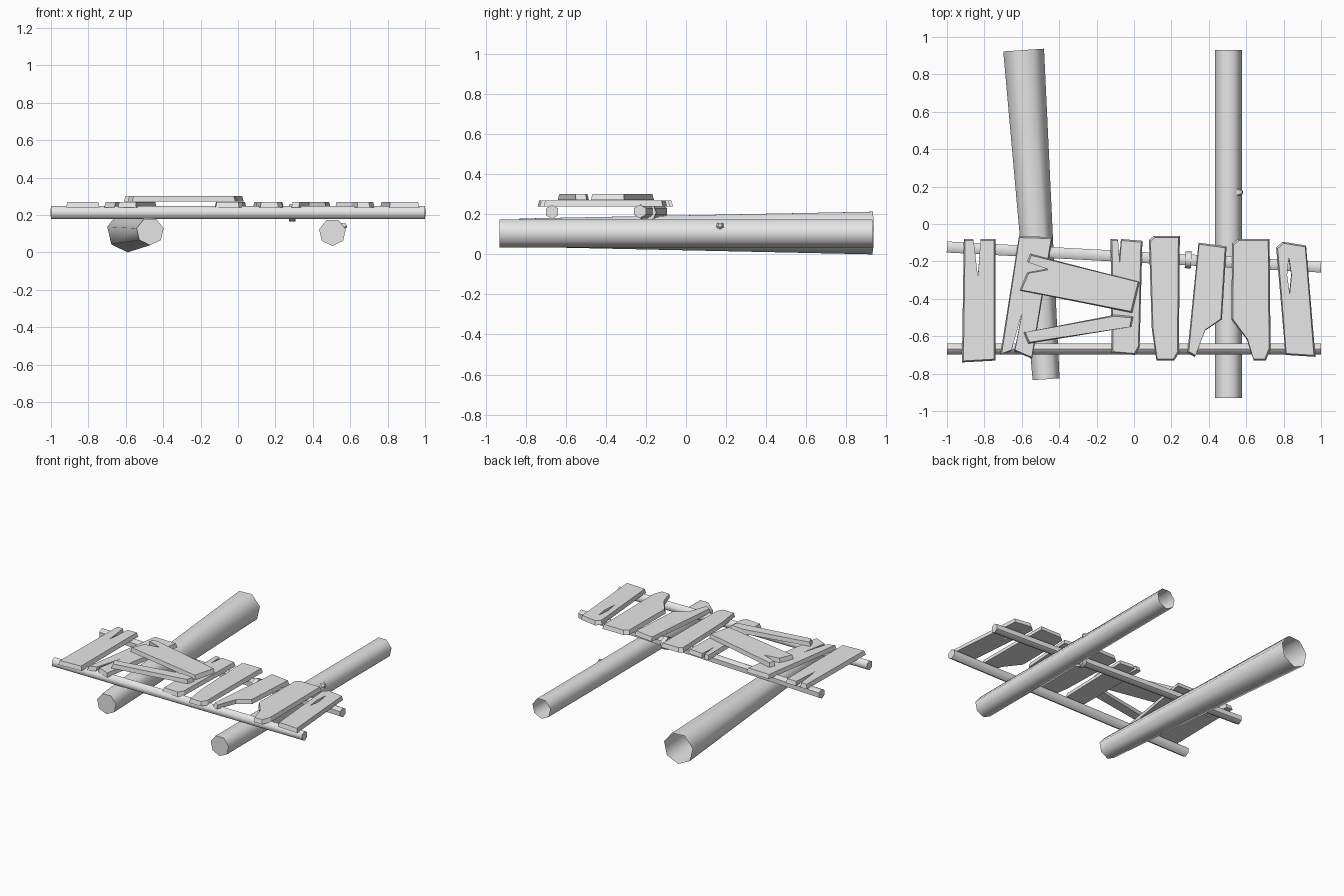
import bpy
import bmesh
from math import pi, sin, cos
from mathutils import Vector

cube = bpy.data.objects.get("Cube")
if cube:
    bpy.data.objects.remove(cube)

wood = bpy.data.materials.new("plain grey wood")
wood.use_nodes = True
grey = (0.8, 0.8, 0.8, 1)
wood.diffuse_color = grey
wood.node_tree.nodes["Principled BSDF"].inputs["Base Color"].default_value = grey


def finish(bm, name, smooth=False):
    """Turn the bmesh into a named, grey object."""
    bmesh.ops.recalc_face_normals(bm, faces=bm.faces[:])
    mesh = bpy.data.meshes.new(name)
    bm.to_mesh(mesh)
    bm.free()
    mesh.materials.append(wood)
    obj = bpy.data.objects.new(name, mesh)
    bpy.context.collection.objects.link(obj)
    if smooth:
        bpy.ops.object.select_all(action='DESELECT')
        obj.select_set(True)
        bpy.context.view_layer.objects.active = obj
        bpy.ops.object.shade_smooth_by_angle(angle=pi / 3)
    return obj


def pole(name, start, end, r_start, r_end, sides, open_end=False):
    """Tapered faceted pole with its first profile corner pointing down."""
    start, end = Vector(start), Vector(end)
    axis = (end - start).normalized()
    side = axis.cross(Vector((0, 0, 1))).normalized()
    down = axis.cross(side).normalized()
    if down.z > 0:
        down.negate()
    bm = bmesh.new()
    rings = []
    for centre, radius in ((start, r_start), (end, r_end)):
        angles = [2 * pi * i / sides for i in range(sides)]
        rings.append([bm.verts.new(centre + radius * (down * cos(a) + side * sin(a)))
                      for a in angles])
    for i in range(sides):
        j = (i + 1) % sides
        bm.faces.new((rings[0][i], rings[0][j], rings[1][j], rings[1][i]))
    bm.faces.new(rings[0])
    if not open_end:
        bm.faces.new(rings[1])
    return finish(bm, name, smooth=True)


def plank(name, outline, base=0.24, thickness=0.03, slit=()):
    """Flat board with a sawn outline, an optional split and sloping sides."""
    bm = bmesh.new()
    edges = []
    for loop in (outline, slit):
        verts = [bm.verts.new((x, y, base)) for x, y in loop]
        edges += [bm.edges.new((v, verts[i - 1])) for i, v in enumerate(verts)]
    bmesh.ops.triangle_fill(bm, edges=edges, use_beauty=True)
    new = bmesh.ops.extrude_face_region(bm, geom=bm.faces[:])["geom"]
    top = [g for g in new if isinstance(g, bmesh.types.BMVert)]
    xs, ys = zip(*outline)
    mid_x, mid_y = (min(xs) + max(xs)) / 2, (min(ys) + max(ys)) / 2
    fit_x = 1 - 0.016 / (max(xs) - min(xs))
    fit_y = 1 - 0.016 / (max(ys) - min(ys))
    for v in top:
        v.co.x = mid_x + (v.co.x - mid_x) * fit_x
        v.co.y = mid_y + (v.co.y - mid_y) * fit_y
        v.co.z += thickness
    return finish(bm, name)


# Support logs, hollow at the back
pole("right_log", (-0.47, -0.83, 0.112), (-0.59, 0.93, 0.112), 0.074, 0.112, 7, True)
pole("left_log", (0.505, -0.93, 0.107), (0.505, 0.93, 0.107), 0.073, 0.073, 7, True)
pole("log_branch_stub", (0.55, 0.17, 0.135), (0.58, 0.17, 0.145), 0.03, 0.01, 5)

# Rails and the knot around the back one
pole("front_rail", (-1, -0.668, 0.212), (1, -0.668, 0.212), 0.035, 0.035, 6)
pole("back_rail", (-1, -0.123, 0.214), (1, -0.23, 0.214), 0.034, 0.034, 6)
pole("rail_knot", (0.274, -0.191, 0.21), (0.306, -0.193, 0.21), 0.045, 0.045, 8)

# Deck planks, from the right end to the left
plank("end_plank_right", [(-.91, -.08), (-.86, -.08), (-.835, -.28), (-.82, -.08),
                          (-.74, -.08), (-.74, -.73), (-.92, -.74)])
plank("slanted_split_plank", [(-.615, -.065), (-.435, -.07), (-.545, -.72), (-.64, -.68),
                              (-.6, -.48), (-.66, -.68), (-.715, -.7)])
plank("notched_middle_plank", [(-.125, -.08), (-.09, -.08), (-.08, -.2), (-.07, -.08),
                               (.045, -.09), (.03, -.66), (.005, -.7), (-.12, -.69)])
plank("middle_plank", [(.08, -.085), (.105, -.065), (.245, -.065), (.24, -.69),
                       (.215, -.73), (.12, -.73), (.095, -.56)])
plank("broken_narrow_plank", [(.345, -.1), (.495, -.12), (.47, -.51),
                              (.38, -.57), (.325, -.71), (.285, -.69)])
plank("broken_wide_plank", [(.525, -.105), (.555, -.08), (.725, -.08), (.73, -.67),
                            (.705, -.73), (.64, -.73), (.605, -.62), (.52, -.51)])
plank("end_plank_left", [(.76, -.125), (.795, -.095), (.92, -.115), (.97, -.71), (.81, -.7)],
      slit=[(.825, -.17), (.84, -.27), (.83, -.37), (.815, -.27)])

# Loose planks lying on the deck
plank("loose_wide_plank", [(-.555, -.16), (.03, -.31), (-.01, -.475), (-.61, -.355),
                           (-.57, -.26), (-.46, -.24), (-.57, -.2)], base=0.272)
plank("loose_thin_plank", [(-.59, -.58), (-.1, -.485), (-.005, -.495),
                           (-.015, -.55), (-.565, -.64)], base=0.272)
